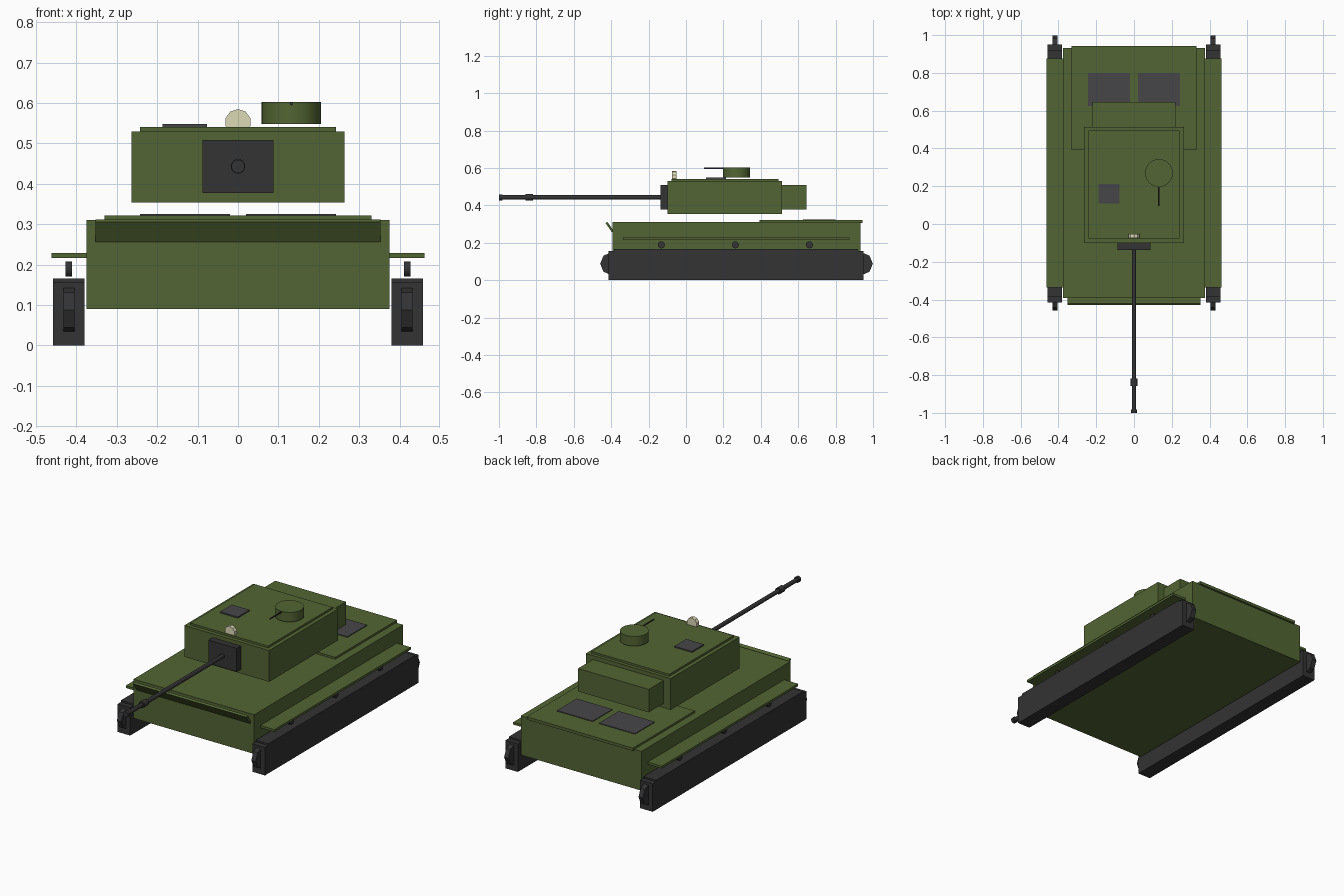
import bpy
from math import radians

if "Cube" in bpy.data.objects:
    bpy.data.objects.remove(bpy.data.objects["Cube"])


def material(name, r, g, b):
    m = bpy.data.materials.new(name)
    m.diffuse_color = (r, g, b, 1)
    m.use_nodes = True
    m.node_tree.nodes["Principled BSDF"].inputs["Base Color"].default_value = m.diffuse_color
    return m


green = material("olive_green", 0.085, 0.13, 0.033)
dark = material("dark_metal", 0.033, 0.033, 0.035)
grey = material("grey_panel", 0.062, 0.062, 0.066)
cream = material("lamp_cream", 0.72, 0.70, 0.47)


def box(name, x, y, z, mat, tilt=0):
    """Box from (min, max) ranges on each axis, optionally tilted about x."""
    spans = (x, y, z)
    bpy.ops.mesh.primitive_cube_add(size=1, location=[(a + b) / 2 for a, b in spans],
                                    rotation=(radians(tilt), 0, 0))
    o = bpy.context.object
    o.name = name
    o.scale = [b - a for a, b in spans]
    bpy.ops.object.transform_apply(location=False, rotation=False, scale=True)
    o.data.materials.append(mat)
    return o


def cyl(name, loc, r, depth, mat, axis="z", sides=24, smooth=True):
    rot = {"x": (0, radians(90), 0), "y": (radians(90), 0, 0), "z": (0, 0, 0)}[axis]
    bpy.ops.mesh.primitive_cylinder_add(vertices=sides, radius=r, depth=depth,
                                        location=loc, rotation=rot)
    o = bpy.context.object
    o.name = name
    o.data.materials.append(mat)
    if smooth:
        bpy.ops.object.shade_smooth_by_angle(angle=radians(30))
    return o


# Hull, tilted front plate and engine deck
box("hull", (-0.375, 0.375), (-0.392, 0.932), (0.09, 0.31), green)
box("front_plate", (-0.353, 0.353), (-0.414, -0.402), (0.254, 0.314), green, tilt=35)
box("engine_deck", (-0.33, 0.33), (0.393, 0.943), (0.305, 0.321), green)

# Running gear, fenders and engine grilles on both sides
for side, s in (("left", -1), ("right", 1)):
    def span(a, b):
        return tuple(sorted((s * a, s * b)))

    box(f"{side}_track", span(0.38, 0.458), (-0.415, 0.95), (0, 0.157), dark)
    box(f"{side}_track_top", span(0.38, 0.458), (-0.385, 0.92), (0.15, 0.166), dark)
    box(f"{side}_fender", span(0.37, 0.462), (-0.337, 0.875), (0.216, 0.229), green)
    box(f"{side}_grille", span(0.02, 0.243), (0.625, 0.8), (0.315, 0.325), grey)
    for end, y in (("front", -0.398), ("rear", 0.938)):
        cyl(f"{side}_{end}_sprocket", (s * 0.418, y, 0.088), 0.061, 0.027, dark, "x", 8, False)
    for i in range(3):
        cyl(f"{side}_return_roller_{i}", (s * 0.419, -0.132 + 0.396 * i, 0.189),
            0.019, 0.017, dark, "x", 12)

# Turret with roof plate and rear stowage box
box("turret", (-0.264, 0.264), (-0.1, 0.513), (0.354, 0.53), green)
box("turret_roof", (-0.242, 0.242), (-0.078, 0.494), (0.525, 0.541), green)
box("turret_rear_box", (-0.22, 0.22), (0.5, 0.645), (0.379, 0.508), green)

# Gun
box("gun_mantlet", (-0.088, 0.088), (-0.137, -0.095), (0.377, 0.509), dark)
cyl("gun_barrel", (0, -0.56, 0.443), 0.0115, 0.87, dark, "y", 16)
cyl("barrel_collar", (0, -0.837, 0.443), 0.018, 0.04, dark, "y", 16)
cyl("muzzle_ring", (0, -0.991, 0.443), 0.0165, 0.018, dark, "y", 16)

# Roof fittings
cyl("cupola", (0.132, 0.27, 0.575), 0.0735, 0.054, green, "z", 24)
cyl("cupola_gun", (0.132, 0.18, 0.598), 0.004, 0.17, dark, "y", 8)
box("roof_hatch", (-0.187, -0.077), (0.108, 0.213), (0.535, 0.548), grey)
cyl("roof_lamp", (0, -0.063, 0.553), 0.032, 0.022, cream, "y", 10)
